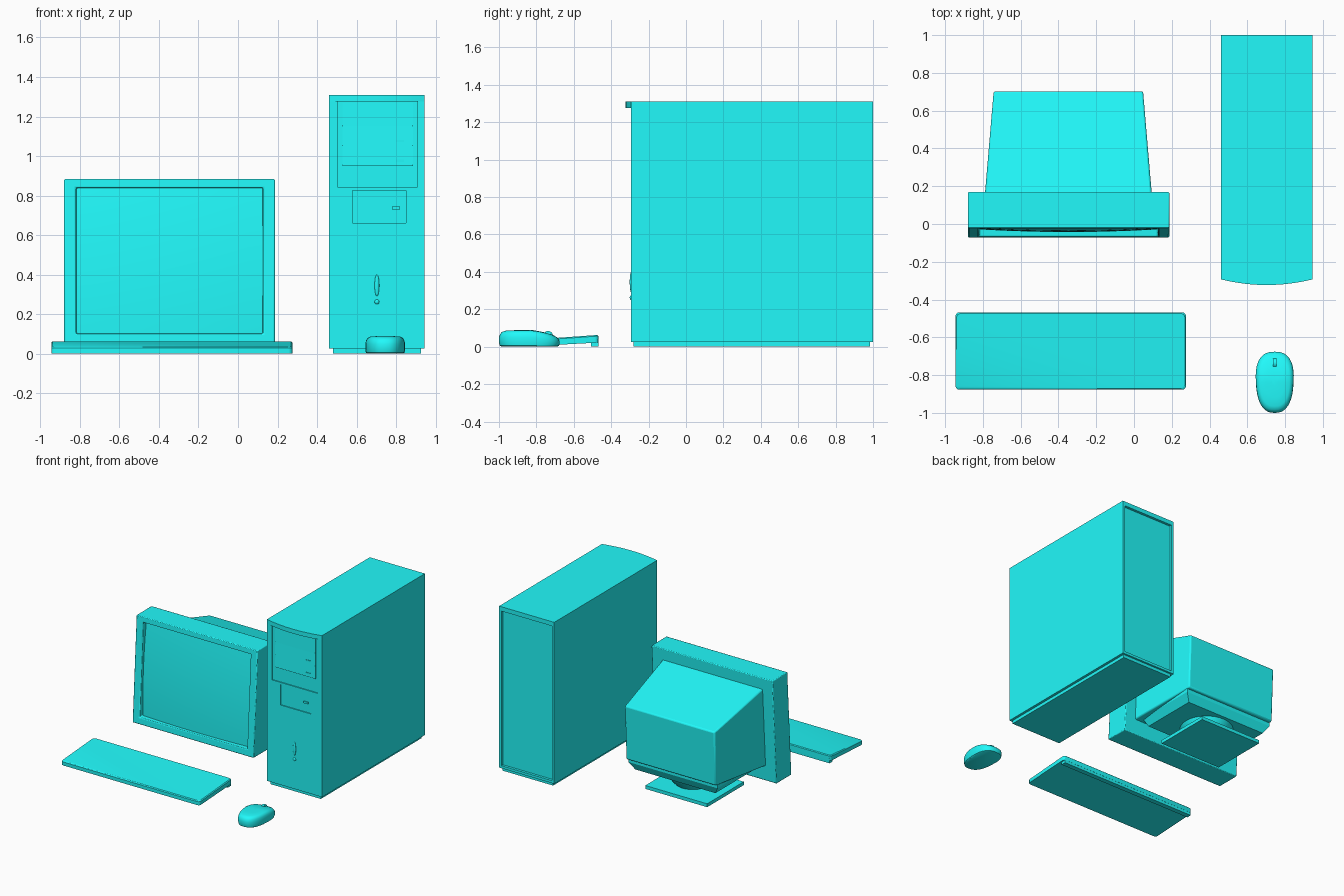
import bpy, bmesh, math

if "Cube" in bpy.data.objects:
    bpy.data.objects.remove(bpy.data.objects["Cube"])

# Teal finish shared by every part
teal = bpy.data.materials.new("teal")
teal.diffuse_color = (0.015, 0.95, 0.96, 1)
teal.use_nodes = True
teal.node_tree.nodes["Principled BSDF"].inputs["Base Color"].default_value = teal.diffuse_color


def finish(name, bm, bevel=0, segs=2, smooth=False):
    me = bpy.data.meshes.new(name)
    bm.to_mesh(me)
    bm.free()
    me.materials.append(teal)
    ob = bpy.data.objects.new(name, me)
    bpy.context.collection.objects.link(ob)
    bpy.ops.object.select_all(action='DESELECT')
    ob.select_set(True)
    bpy.context.view_layer.objects.active = ob
    if bevel:
        m = ob.modifiers.new("Bevel", 'BEVEL')
        m.width, m.segments = bevel, segs
        m.limit_method = 'ANGLE'
    if smooth or bevel:
        bpy.ops.object.shade_smooth_by_angle(angle=math.radians(35))
    return ob


def loft(name, rings, bevel=0, segs=2, smooth=False):
    """Skin a list of equal-length closed point rings and cap both ends."""
    bm = bmesh.new()
    vs = [[bm.verts.new(p) for p in r] for r in rings]
    n = len(rings[0])
    for a, b in zip(vs, vs[1:]):
        for i in range(n):
            bm.faces.new((a[i], a[(i + 1) % n], b[(i + 1) % n], b[i]))
    bm.faces.new(vs[0])
    bm.faces.new(vs[-1])
    bmesh.ops.recalc_face_normals(bm, faces=bm.faces)
    return finish(name, bm, bevel, segs, smooth)


def rect_xz(x0, x1, z0, z1, y0, y1):
    """Upright rectangle; y0 at the bottom edge, y1 at the top edge."""
    return [(x0, y0, z0), (x1, y0, z0), (x1, y1, z1), (x0, y1, z1)]


def rect_xy(x0, x1, y0, y1, z):
    return [(x0, y0, z), (x1, y0, z), (x1, y1, z), (x0, y1, z)]


def box(name, x0, x1, y0, y1, z0, z1, bevel=0):
    return loft(name, [rect_xy(x0, x1, y0, y1, z0), rect_xy(x0, x1, y0, y1, z1)], bevel)


def carve(ob, *dims):
    c = box("cutter", *dims)
    c.hide_render = True
    m = ob.modifiers.new("Cut", 'BOOLEAN')
    m.operation, m.solver, m.object = 'DIFFERENCE', 'EXACT', c
    bpy.context.view_layer.objects.active = ob
    bpy.ops.object.modifier_apply(modifier=m.name)
    bpy.data.objects.remove(c)


def ball(name, loc, size):
    bm = bmesh.new()
    bmesh.ops.create_uvsphere(bm, u_segments=24, v_segments=12, radius=1)
    bmesh.ops.scale(bm, vec=size, verts=bm.verts)
    bmesh.ops.translate(bm, vec=loc, verts=bm.verts)
    return finish(name, bm, smooth=True)


# Tower case with recessed back, drive recess and floppy recess
X0, X1, FY = 0.46, 0.945, -0.293
case = box("tower_case", X0, X1, FY, 1.0, 0.025, 1.31)
carve(case, X0 + 0.02, X1 - 0.02, 0.98, 1.1, 0.045, 1.275)
carve(case, 0.505, 0.905, FY - 0.1, FY + 0.008, 0.84, 1.275)
carve(case, 0.58, 0.85, FY - 0.1, FY + 0.008, 0.66, 0.825)
box("tower_foot", 0.48, 0.925, -0.28, 0.985, 0, 0.03)

# Bowed lip along the top of the tower front
arc = []
for i in range(17):
    t = -1 + i / 8
    arc.append(((X0 + X1) / 2 + t * (X1 - X0) / 2, FY - 0.03 * (1 - t * t)))
loft("tower_top_lip", [[(x, y, z) for x, y in arc] for z in (1.275, 1.31)], smooth=True)

# Drive fronts, each leaning out toward its lower edge, with eject buttons
for i, (za, zb) in enumerate([(1.15, 1.27), (1.05, 1.15), (0.95, 1.05)]):
    loft(f"drive_front_{i}", [rect_xz(0.53, 0.885, za, zb, FY + 0.02, FY + 0.02),
                              rect_xz(0.53, 0.885, za, zb, FY, FY + 0.006)])
    if i:
        box(f"drive_button_{i}", 0.80, 0.84, FY - 0.002, FY + 0.01, za + 0.02, za + 0.032)
box("floppy_button", 0.78, 0.82, FY - 0.001, FY + 0.02, 0.73, 0.745)

# Power button and indicator light
ball("power_button", (0.703, FY, 0.345), (0.012, 0.008, 0.055))
ball("power_light", (0.703, FY, 0.262), (0.012, 0.008, 0.012))


# Monitor bezel, leaning back slightly
def front_y(z):
    return -0.071 + 0.05 * (z - 0.05) / 0.83


def leaning(x0, x1, z0, z1, dy):
    return rect_xz(x0, x1, z0, z1, front_y(z0) + dy, front_y(z1) + dy)


loft("monitor_bezel", [leaning(-0.88, 0.187, 0.047, 0.883, 0.19),
                       leaning(-0.88, 0.187, 0.047, 0.883, 0),
                       leaning(-0.82, 0.127, 0.1, 0.84, 0),
                       leaning(-0.817, 0.124, 0.103, 0.837, 0.05)], 0.006)

# Bulging screen glass
bm = bmesh.new()
N = 12
grid = []
for j in range(N + 1):
    for i in range(N + 1):
        u, v = 2 * i / N - 1, 2 * j / N - 1
        x, z = -0.3465 + 0.472 * u, 0.47 + 0.369 * v
        y = front_y(z) + 0.04 - 0.014 * (1 - u * u) - 0.014 * (1 - v * v)
        grid.append(bm.verts.new((x, y, z)))
for j in range(N):
    for i in range(N):
        a = j * (N + 1) + i
        bm.faces.new((grid[a], grid[a + 1], grid[a + N + 2], grid[a + N + 1]))
finish("monitor_screen", bm, smooth=True)

# Tapered rear housing and the tray under it
loft("monitor_housing", [rect_xz(-0.79, 0.095, 0.165, 0.795, 0.11, 0.15),
                         rect_xz(-0.743, 0.048, 0.21, 0.642, 0.685, 0.703)], 0.01)
loft("monitor_tray", [rect_xy(-0.74, 0.045, 0.15, 0.66, 0.22),
                      rect_xy(-0.74, 0.045, 0.15, 0.66, 0.18),
                      rect_xy(-0.70, 0.005, 0.17, 0.63, 0.12)])

# Swivel bowl and stand plate
loft("monitor_swivel", [[(-0.3475 + r * math.cos(k * math.pi / 16),
                          0.41 + r * math.sin(k * math.pi / 16), z) for k in range(32)]
                        for r, z in ((0.12, 0.02), (0.15, 0.05), (0.18, 0.09), (0.2, 0.13))],
     smooth=True)
box("monitor_stand_plate", -0.645, -0.1, 0.195, 0.655, 0.003, 0.03)


# Wedge keyboard with rounded corners and a rear foot bar
def key_ring(inset, front_z, back_z):
    x0, x1, y0, y1, r = -0.945 + inset, 0.275 - inset, -0.877 + inset, -0.468 - inset, 0.02
    pts = []
    corners = ((x1 - r, y1 - r), (x0 + r, y1 - r), (x0 + r, y0 + r), (x1 - r, y0 + r))
    for q, (cx, cy) in enumerate(corners):
        for k in range(5):
            a = math.pi / 2 * (q + k / 4)
            x, y = cx + r * math.cos(a), cy + r * math.sin(a)
            pts.append((x, y, front_z + (back_z - front_z) * (y + 0.877) / 0.409))
    return pts


loft("keyboard", [key_ring(0, 0.0, 0.022), key_ring(0, 0.028, 0.057),
                  key_ring(0.006, 0.034, 0.063)], smooth=True)
box("keyboard_foot", -0.935, 0.265, -0.508, -0.469, 0, 0.04)

# Mouse body from stacked egg-shaped rings
CX, CY = 0.745, -0.838


def mouse_ring(s, f):
    pts = []
    for k in range(40):
        a = 2 * math.pi * k / 40
        c, d = math.cos(a), math.sin(a)
        px = math.copysign(abs(c) ** 0.8, c) * s
        py = math.copysign(abs(d) ** 0.8, d) * s
        y = CY + 0.162 * py
        h = 0.088 - 0.034 * max(0, (y + 0.83) / 0.15) ** 1.5
        pts.append((CX + 0.1 * px * (1 + 0.08 * py), y, f * h))
    return pts


loft("mouse", [mouse_ring(s, f) for s, f in
               ((0.9, 0), (0.97, 0.06), (1, 0.25), (1, 0.55), (0.97, 0.75), (0.9, 0.9),
                (0.78, 0.97), (0.5, 1.0), (0.15, 1.01))], smooth=True)

# Scroll wheel
loft("mouse_wheel", [[(x, -0.737 + 0.026 * math.cos(k * math.pi / 12),
                       0.058 + 0.026 * math.sin(k * math.pi / 12)) for k in range(24)]
                     for x in (CX - 0.009, CX + 0.009)], smooth=True)
